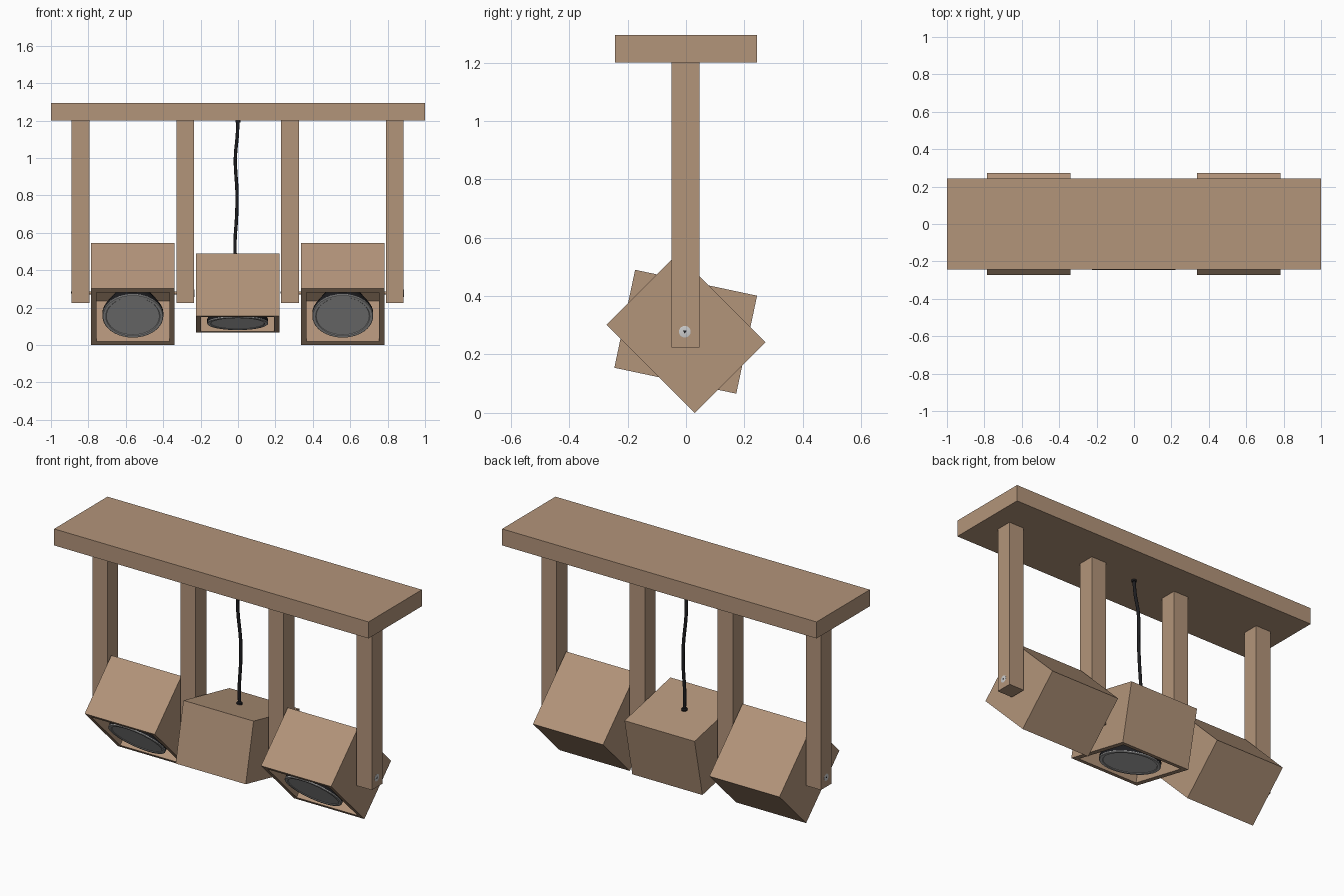
import bpy, bmesh, math
from mathutils import Matrix, Vector

if "Cube" in bpy.data.objects:
    bpy.data.objects.remove(bpy.data.objects["Cube"])


def material(name, rgb):
    m = bpy.data.materials.new(name)
    m.diffuse_color = (*rgb, 1)
    m.use_nodes = True
    m.node_tree.nodes["Principled BSDF"].inputs["Base Color"].default_value = m.diffuse_color
    return m


WOOD = material("tan wood", (0.45, 0.298, 0.195))
BLACK = material("black", (0.012, 0.012, 0.014))
LENS = material("grey lens", (0.54, 0.54, 0.54))
STEEL = material("light steel", (0.6, 0.6, 0.6))


def add_object(name, bm, mat, matrix=Matrix(), smooth=False):
    bmesh.ops.recalc_face_normals(bm, faces=bm.faces[:])
    mesh = bpy.data.meshes.new(name)
    bm.to_mesh(mesh)
    bm.free()
    mesh.materials.append(mat)
    ob = bpy.data.objects.new(name, mesh)
    ob.matrix_world = matrix
    bpy.context.collection.objects.link(ob)
    if smooth:
        bpy.ops.object.select_all(action='DESELECT')
        ob.select_set(True)
        bpy.context.view_layer.objects.active = ob
        bpy.ops.object.shade_smooth_by_angle(angle=math.radians(30))
    return ob


def cube(size, center=(0, 0, 0)):
    bm = bmesh.new()
    bmesh.ops.create_cube(bm, size=1)
    bmesh.ops.scale(bm, vec=size, verts=bm.verts)
    bmesh.ops.translate(bm, vec=center, verts=bm.verts)
    return bm


def lathe(name, profile, mat, matrix, steps=40):
    """Spin (radius, z) points round local z."""
    bm = bmesh.new()
    vs = [bm.verts.new((r, 0, z)) for r, z in profile]
    es = [bm.edges.new(p) for p in zip(vs, vs[1:])]
    bmesh.ops.spin(bm, geom=vs + es, cent=(0, 0, 0), axis=(0, 0, 1),
                   angle=2 * math.pi, steps=steps)
    bmesh.ops.remove_doubles(bm, verts=bm.verts, dist=1e-5)
    return add_object(name, bm, mat, matrix, smooth=True)


# ceiling beam
add_object("ceiling_beam", cube((2, 0.485, 0.095), (0, 0, 1.2475)), WOOD)

# hanging posts with a flat bolt on the face away from the lamp each one carries
for x, side in ((-0.842, -1), (-0.282, 1), (0.278, -1), (0.838, 1)):
    add_object("post", cube((0.096, 0.096, 0.976), (x, -0.002, 0.712)), WOOD)
    turn = Matrix.Rotation(side * math.pi / 2, 4, 'Y')
    head = Matrix.Translation((x + side * 0.048, -0.004, 0.278)) @ turn
    lathe("bolt_head", [(0, 0.001), (0.018, 0.001), (0.02, 0.0005), (0.02, -0.002)],
          STEEL, head, 24)
    lathe("bolt_socket", [(0, 0.0016), (0.007, 0.0016), (0.007, 0.0005)], BLACK, head, 3)
    pin = Matrix.Translation((x - side * 0.052, -0.004, 0.278)) @ turn
    lathe("bolt_pin", [(0, -0.006), (0.008, -0.006), (0.008, 0.006), (0, 0.006)],
          WOOD, pin, 16)

# open lamp boxes: local -z is the opening
W, D, H, WALL = 0.446, 0.427, 0.343, 0.04


def lamp_box(label, center, tilt):
    mat = Matrix.Translation(center) @ Matrix.Rotation(math.radians(tilt), 4, 'X')
    bm = cube((W, D, H))
    face = min(bm.faces, key=lambda f: f.calc_center_median().z)
    bmesh.ops.inset_region(bm, faces=[face], thickness=WALL)
    ext = bmesh.ops.extrude_discrete_faces(bm, faces=[face])
    bmesh.ops.translate(bm, vec=(0, 0, H - WALL), verts=ext["faces"][0].verts)
    add_object(label + "_box", bm, WOOD, mat)
    # reflector lamp: lens with raised bezel, black body and socket
    z = -H / 2 + 0.003
    lathe(label + "_lens", [(0, z + 0.003), (0.142, z + 0.003), (0.145, z),
                            (0.160, z), (0.163, z + 0.003), (0.163, z + 0.007)], LENS, mat)
    lathe(label + "_lamp_body", [(0.160, z + 0.006), (0.163, z + 0.007), (0.163, z + 0.024),
                                 (0.145, z + 0.06), (0.105, z + 0.13), (0.06, z + 0.18),
                                 (0.05, z + 0.19), (0.05, H / 2 - WALL)], BLACK, mat)
    return mat


lamp_box("left_lamp", (-0.562, 0, 0.272), -45)
lamp_box("right_lamp", (0.56, 0, 0.272), -45)
middle = lamp_box("middle_lamp", (-0.002, -0.001, 0.278), -12)

# cable gland on the middle box and the wavy cable
lathe("cable_gland", [(0.016, H / 2 - 0.002), (0.016, H / 2 + 0.008),
                      (0.011, H / 2 + 0.014), (0, H / 2 + 0.014)],
      BLACK, middle @ Matrix.Translation((-0.012, -0.001, 0)), 20)
lathe("ceiling_gland", [(0.013, 0), (0.013, -0.01), (0, -0.012)], BLACK,
      Matrix.Translation((0, 0, 1.2)), 20)
curve = bpy.data.curves.new("cable", 'CURVE')
curve.dimensions = '3D'
curve.bevel_depth = 0.009
curve.bevel_resolution = 3
curve.use_fill_caps = True
path = [(0, 0, 1.2), (-0.004, 0.004, 1.12), (-0.014, 0.018, 1.0), (-0.005, 0.032, 0.8),
        (-0.008, 0.035, 0.68), (-0.016, 0.035, 0.55), (-0.014, 0.034, 0.44)]
spline = curve.splines.new('BEZIER')
spline.bezier_points.add(len(path) - 1)
for p, co in zip(spline.bezier_points, path):
    p.co = Vector(co)
    p.handle_left_type = p.handle_right_type = 'AUTO'
curve.materials.append(BLACK)
bpy.context.collection.objects.link(bpy.data.objects.new("cable", curve))
